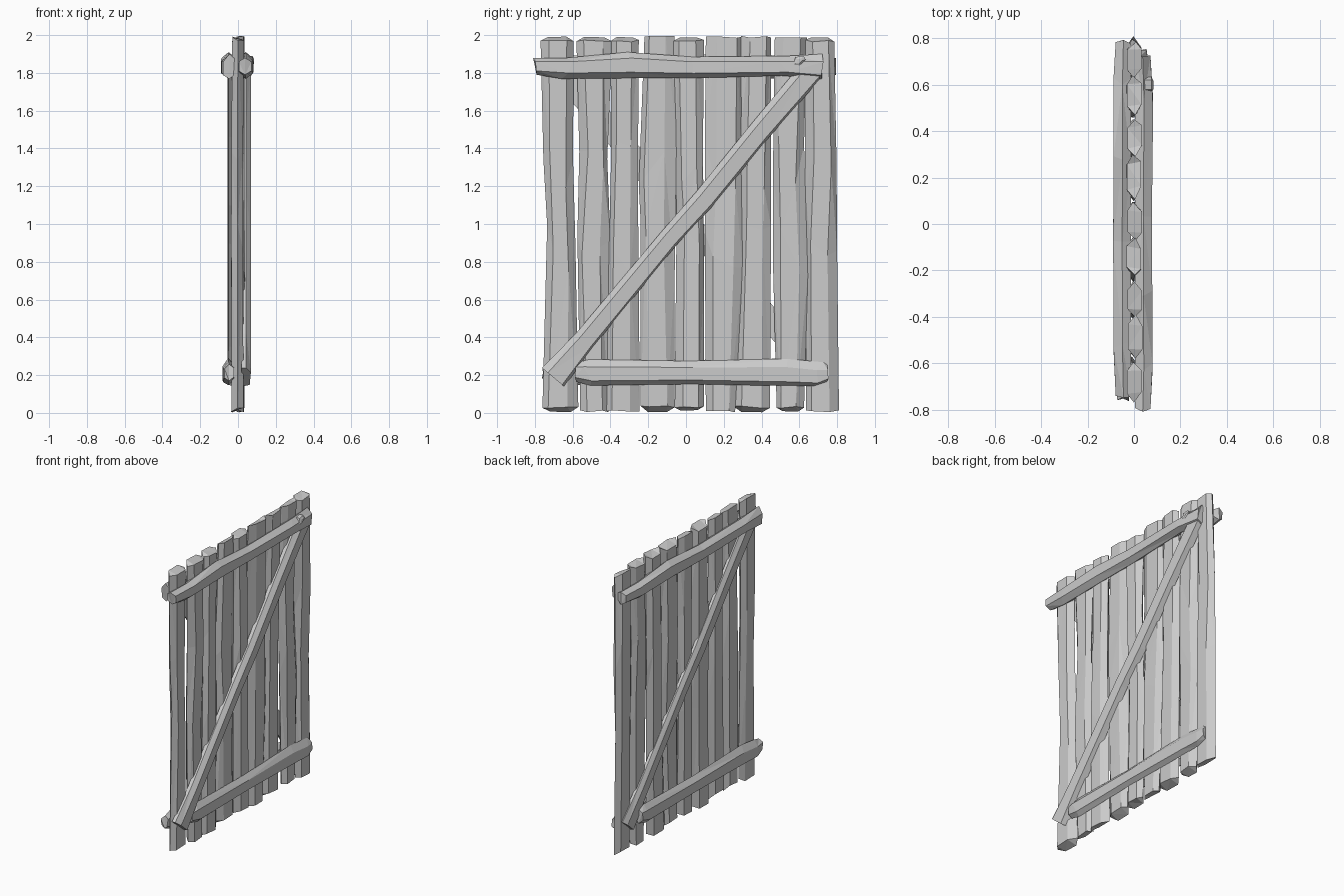
import bpy, bmesh, random
from math import pi
from mathutils import Vector, Matrix

if "Cube" in bpy.data.objects:
    bpy.data.objects.remove(bpy.data.objects["Cube"])

rnd = random.Random(7)


def loft(name, rings):
    """Flat-shaded solid skinned through equal-sized rings of points."""
    bm = bmesh.new()
    vs = [[bm.verts.new(p) for p in r] for r in rings]
    n = len(rings[0])
    for a, b in zip(vs, vs[1:]):
        for i in range(n):
            j = (i + 1) % n
            bm.faces.new((a[i], a[j], b[j], b[i]))
    bm.faces.new(vs[0][::-1])
    bm.faces.new(vs[-1])
    bmesh.ops.triangulate(bm, faces=bm.faces[:])
    bmesh.ops.recalc_face_normals(bm, faces=bm.faces[:])
    me = bpy.data.meshes.new(name)
    bm.to_mesh(me)
    bm.free()
    ob = bpy.data.objects.new(name, me)
    bpy.context.collection.objects.link(ob)
    return ob


def section(lo, hi, x0, x1, ridge=0.5):
    """Hewn six-sided section: (across, x) pairs between lo/hi and x0/x1."""
    h, xm = hi - lo, (x0 + x1) / 2
    return [(lo, xm), (lo + h * 0.22, x0), (hi - h * 0.22, x0),
            (hi, xm), (lo + h * (ridge + 0.27), x1), (lo + h * (ridge - 0.27), x1)]


# Vertical planks: left/right edges at four heights
levels = [0.02, 0.85, 1.32, 1.98]
planks = [
    [(-.76, -.57), (-.735, -.585), (-.755, -.598), (-.77, -.595)],
    [(-.56, -.41), (-.575, -.40), (-.565, -.417), (-.58, -.39)],
    [(-.42, -.245), (-.41, -.25), (-.396, -.255), (-.40, -.25)],
    [(-.24, -.06), (-.24, -.06), (-.25, -.05), (-.22, -.06)],
    [(-.06, .095), (-.05, .095), (-.055, .09), (-.07, .095)],
    [(.105, .26), (.10, .30), (.10, .29), (.105, .30)],
    [(.25, .445), (.29, .45), (.285, .45), (.29, .45)],
    [(.48, .625), (.46, .645), (.46, .625), (.47, .64)],
    [(.635, .81), (.635, .80), (.63, .797), (.63, .785)],
]
for k, edges in enumerate(planks):
    rings = []
    for i, (z, (l, r)) in enumerate(zip(levels, edges)):
        end = i in (0, 3)
        sh = rnd.uniform(-.006, .006)
        sec = section(l, r, -.031 + sh, .031 + sh, rnd.uniform(.4, .6))
        tilt = rnd.choice((-.014, .014))
        ring = []
        for j, (y, x) in enumerate(sec):
            dz = (tilt * (1 if j in (1, 2) else -1) * .8 + rnd.uniform(-.006, .006)) if end \
                else rnd.uniform(-.16, .16)
            if j in (0, 3):
                x += rnd.uniform(-.008, .008)
            ring.append((x, y, z + dz))
        rings.append(ring)
    loft(f"plank_{k + 1}", rings)


def rail(name, stations, x0, x1):
    """Horizontal rail; stations are (y, bottom z, top z, ridge)."""
    rings = []
    last = len(stations) - 1
    for i, (y, lo, hi, rg) in enumerate(stations):
        d = .016 if i in (0, last) else .05
        xx = x1 - (.012 if i in (0, last) else rnd.uniform(0, .006))
        rings.append([(x, y + rnd.uniform(-d, d) * .6, z)
                      for z, x in section(lo, hi, x0, xx, rg)])
    return loft(name, rings)


def brace(name, p, q, stations, x0, x1):
    """Diagonal board from p to q in the yz plane; stations are (t, low side, high side)."""
    p, q = Vector((0, *p)), Vector((0, *q))
    a = (q - p).normalized()
    up = Vector((0, -a.z, a.y))
    rings = []
    for t, lo, hi in stations:
        c = p.lerp(q, t)
        h = hi - lo
        sec = [(lo, x0), (hi, x0), (hi, (x0 + x1) / 2), (lo + h * .74, x1), (lo + h * .1, x1 - .006)]
        rings.append([c + up * w + Vector((x, 0, 0)) for w, x in sec])
    return loft(name, rings)


top = [(-.80, 1.79, 1.88, .5), (-.63, 1.768, 1.88, .55), (-.28, 1.772, 1.91, .5),
       (.05, 1.772, 1.885, .5), (.52, 1.785, 1.89, .45), (.725, 1.768, 1.90, .42)]
bottom = [(-.59, .165, .265, .5), (-.52, .145, .283, .45), (0, .152, .275, .45),
          (.52, .143, .287, .42), (.70, .142, .268, .4), (.755, .165, .253, .45)]
diag = [(0, -.08, .075), (.12, -.062, .055), (.45, -.052, .055),
        (.58, -.066, .05), (.8, -.06, .058), (1, -.07, .06)]

# Both faces carry the same Z frame, the back one turned half a revolution
for side in ("front", "back"):
    back = side == "back"
    parts = [rail(f"{side}_top_rail", top, .004, .083),
             rail(f"{side}_bottom_rail", bottom, .004, .066),
             brace(f"{side}_diagonal_brace", (-.705, .19), (.665, 1.82), diag, .018, .068 if not back else .056)]
    if back:
        for ob, shift in zip(parts, ((-.008, -.015, 0), (-.018, .0, .005), (0, 0, 0))):
            ob.data.transform(Matrix.Translation(shift) @ Matrix.Rotation(pi, 4, 'Z'))

# Peg head in the front top rail
peg = [[(x, .6 + y * s, 1.862 + z * s) for y, z in
        ((-.034, -.022), (.0, -.026), (.034, .008), (.022, .028), (-.02, .022))]
       for x, s in ((.04, 1), (.076, 1), (.084, .5))]
loft("rail_peg", peg)
